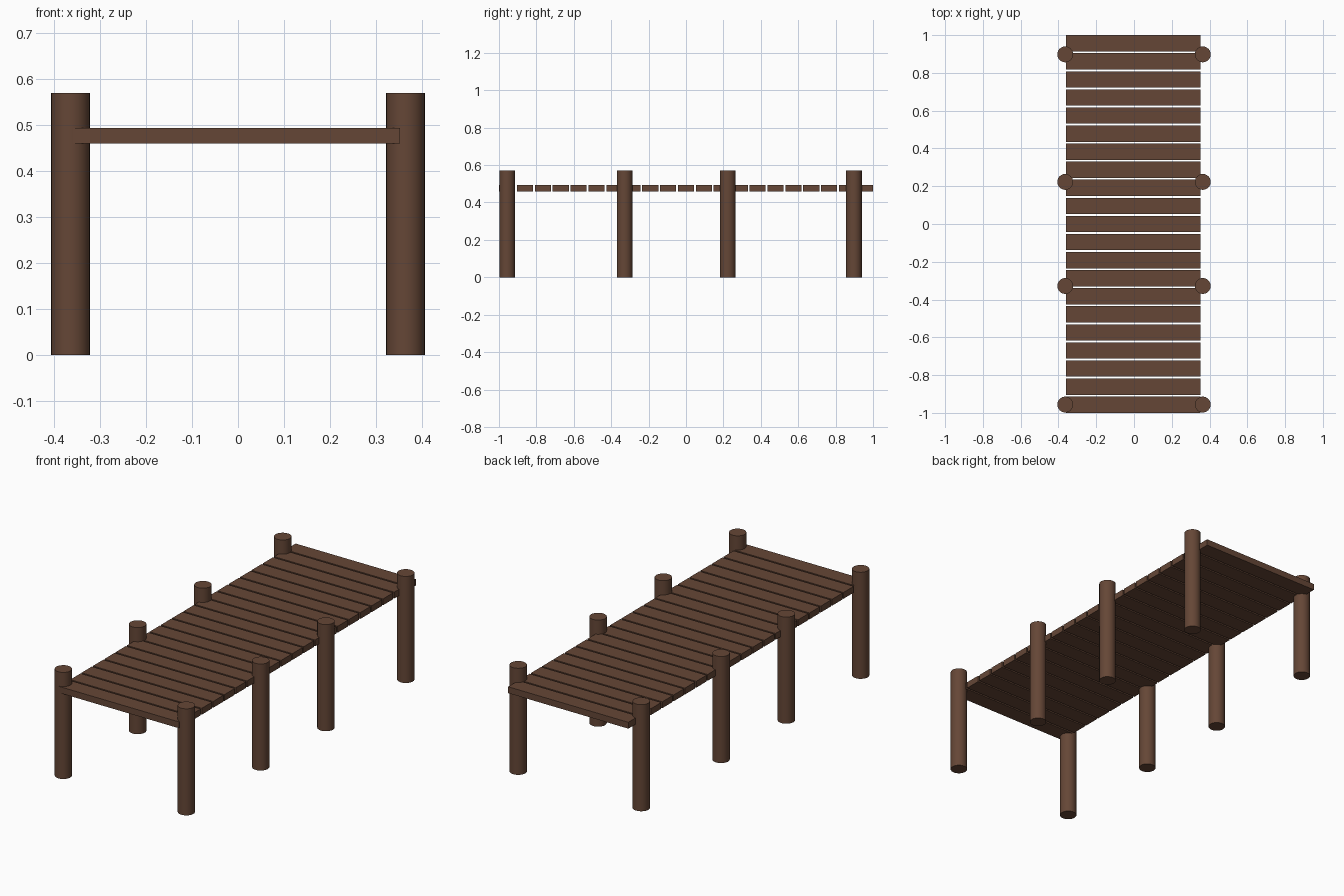
import bpy

if "Cube" in bpy.data.objects:
    bpy.data.objects.remove(bpy.data.objects["Cube"])

wood = bpy.data.materials.new("brown_wood")
wood.diffuse_color = (0.13, 0.062, 0.037, 1)
wood.use_nodes = True
wood.node_tree.nodes["Principled BSDF"].inputs["Base Color"].default_value = wood.diffuse_color

POST_H, POST_R, POST_X = 0.57, 0.042, 0.364
PLANKS, PLANK_W = 21, 0.0865
DECK_LEFT, DECK_RIGHT = -0.359, 0.352
DECK_BOTTOM, DECK_TOP = 0.46, 0.494


def finish(name):
    ob = bpy.context.object
    ob.name = name
    ob.data.materials.append(wood)
    return ob


# deck planks, evenly spaced along the walkway with narrow gaps
pitch = (2 - PLANK_W) / (PLANKS - 1)
for i in range(PLANKS):
    y = -1 + PLANK_W / 2 + i * pitch
    bpy.ops.mesh.primitive_cube_add(
        size=1, location=((DECK_LEFT + DECK_RIGHT) / 2, y, (DECK_BOTTOM + DECK_TOP) / 2))
    plank = finish(f"deck_plank_{i + 1}")
    plank.scale = (DECK_RIGHT - DECK_LEFT, PLANK_W, DECK_TOP - DECK_BOTTOM)

# round support posts, in pairs on both sides
for i, y in enumerate((-0.956, -0.328, 0.223, 0.898)):
    for side, x in (("left", -POST_X), ("right", POST_X)):
        bpy.ops.mesh.primitive_cylinder_add(
            vertices=32, radius=POST_R, depth=POST_H, location=(x, y, POST_H / 2))
        finish(f"{side}_post_{i + 1}")
        bpy.ops.object.shade_smooth_by_angle()
